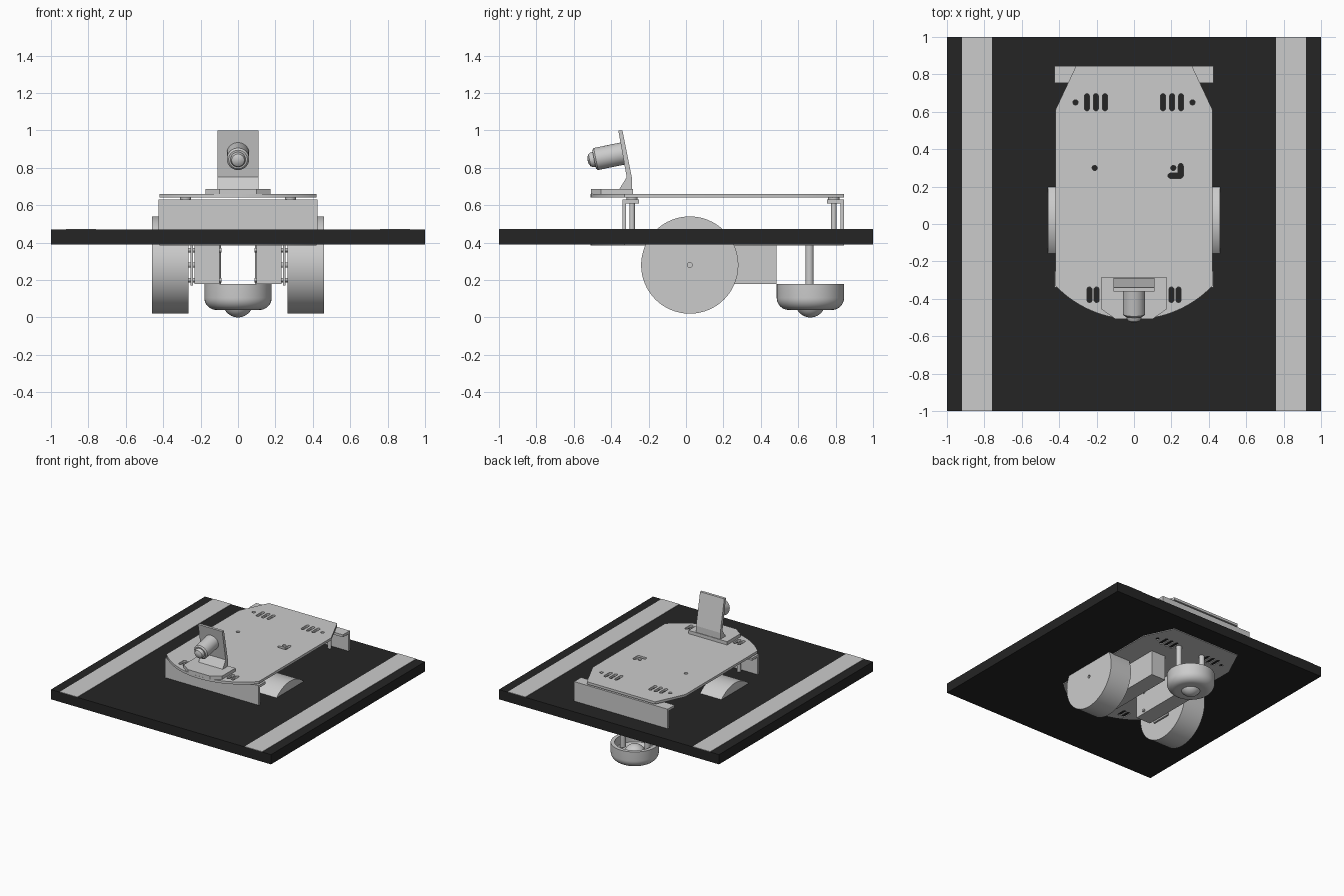
import bpy, bmesh
from math import sin, cos, pi, radians, asin
from mathutils import Vector

if "Cube" in bpy.data.objects:
    bpy.data.objects.remove(bpy.data.objects["Cube"])


def finish(obj, smooth=True):
    bpy.ops.object.select_all(action='DESELECT')
    obj.select_set(True)
    bpy.context.view_layer.objects.active = obj
    if smooth:
        bpy.ops.object.shade_smooth_by_angle(angle=radians(30))
    return obj


def from_bmesh(name, bm):
    bmesh.ops.recalc_face_normals(bm, faces=bm.faces)
    me = bpy.data.meshes.new(name)
    bm.to_mesh(me)
    bm.free()
    obj = bpy.data.objects.new(name, me)
    bpy.context.collection.objects.link(obj)
    return obj


def box(name, x, y, z, mat=None):
    bm = bmesh.new()
    bmesh.ops.create_cube(bm, size=1)
    for v in bm.verts:
        v.co = [a + (c + .5) * (b - a) for c, (a, b) in zip(v.co, (x, y, z))]
    obj = from_bmesh(name, bm)
    if mat:
        obj.data.materials.append(mat)
    return obj


def lathe(name, profile, loc, axis=(0, 0, 1), n=48):
    """Revolve (radius, height) points round an axis."""
    bm = bmesh.new()
    vs = [bm.verts.new((r, 0, h)) for r, h in profile]
    es = [bm.edges.new(p) for p in zip(vs, vs[1:])]
    bmesh.ops.spin(bm, geom=vs + es, cent=(0, 0, 0), axis=(0, 0, 1),
                   angle=2 * pi, steps=n, use_duplicate=False)
    bmesh.ops.remove_doubles(bm, verts=bm.verts, dist=1e-5)
    obj = from_bmesh(name, bm)
    obj.location = loc
    obj.rotation_euler = Vector(axis).to_track_quat('Z', 'Y').to_euler()
    return finish(obj)


def rod(name, r, length, loc, axis=(0, 0, 1), n=24):
    return lathe(name, [(0, 0), (r, 0), (r, length), (0, length)], loc, axis, n)


def prism(name, outlines, z0, z1):
    """Filled outline with holes, extruded from z0 to z1."""
    cu = bpy.data.curves.new(name, 'CURVE')
    cu.dimensions, cu.fill_mode, cu.extrude = '2D', 'BOTH', (z1 - z0) / 2
    for pts in outlines:
        sp = cu.splines.new('POLY')
        sp.points.add(len(pts) - 1)
        for p, (x, y) in zip(sp.points, pts):
            p.co = (x, y, 0, 1)
        sp.use_cyclic_u = True
    obj = bpy.data.objects.new(name, cu)
    bpy.context.collection.objects.link(obj)
    obj.location.z = (z0 + z1) / 2
    finish(obj, False)
    bpy.ops.object.convert(target='MESH')
    return finish(bpy.context.object)


def arc(cx, cy, r, a0, a1, n=8):
    return [(cx + r * cos(radians(a0 + (a1 - a0) * i / n)),
             cy + r * sin(radians(a0 + (a1 - a0) * i / n))) for i in range(n + 1)]


def slot(x, y0, y1, r=.0135):
    return arc(x, y0 + r, r, 180, 360) + arc(x, y1 - r, r, 0, 180)


def material(name, v):
    m = bpy.data.materials.new(name)
    m.diffuse_color = (v, v, v, 1)
    m.use_nodes = True
    m.node_tree.nodes["Principled BSDF"].inputs["Base Color"].default_value = m.diffuse_color
    return m


black, pale = material("black", .018), material("pale_grey", .8)

# Road slab with two lane stripes
box("road", (-1, 1), (-1, 1), (.39, .47), black)
for s in (-1, 1):
    box("lane_stripe", sorted((s * .76, s * .92)), (-1, 1), (.465, .473), pale)

# Chassis plates: rounded nose, chamfered tail, slots and holes
half = math_angle = 46.4
outline = arc(0, .07, .58, 270 - half, 270 + half, 32) + [
    (.42, .61), (.31, .845), (-.31, .845), (-.42, .61)]
holes = []
for s in (-1, 1):
    holes += [slot(s * x, .605, .697) for x in (.155, .204, .252)]
    holes += [slot(s * x, -.42, -.337) for x in (.2, .238)]
    holes += [arc(s * x, y, .014, 0, 337.5, 15) for x, y in ((.313, .65), (.21, .3))]
holes.append(arc(.194, .258, .0135, 90, 270) + arc(.25, .258, .0135, 270, 360, 4)
             + arc(.25, .31, .0135, 0, 180) + [(.2365, .2715)])
prism("upper_plate", [outline] + holes, .64, .66)
prism("lower_plate", [outline] + holes[:-1], .384, .404)

# Front and rear bumper panels with a top flange
for name, wall, flange in (("front", (-.34, -.32), (-.34, -.25)),
                           ("rear", (.825, .845), (.755, .845))):
    box(name + "_panel", (-.425, .425), wall, (.40, .63))
    box(name + "_panel_flange", (-.425, .425), flange, (.61, .63))

for s in (-1, 1):
    # Standoffs and spacers between plates
    for y in (-.288, .79):
        rod("standoff", .015, .24, (s * .28, y, .40))
        rod("spacer", .03, .012, (s * .28, y, .629))
    # Wheel with small hub recess
    lathe("wheel", [(0, 0), (.26, 0), (.26, .195), (.013, .195), (.013, .17), (0, .17)],
          (s * .265, .02, .28), (s, 0, 0), 64)
    # Gear motor, bracket, axle and screws
    box("motor", sorted((s * .1, s * .232)), (-.09, .485), (.178, .386))
    box("motor_bracket", sorted((s * .24, s * .255)), (-.06, .10), (.172, .386))
    rod("axle", .014, .05, (s * .225, .02, .28), (s, 0, 0))
    for z in (.2, .36):
        rod("motor_screw", .012, .18, (s * .087, .0, z), (s, 0, 0), 12)
    # Caster posts
    rod("caster_post", .022, .28, (s * .112, .66, .11))

# Ball caster: hollow cup holding a ball
cup = [(.07, .04)] + arc(.115, .105, .065, 270, 360, 10) + [
    (.18, .18), (.15, .18), (.15, .11), (.13, .085), (.07, .085), (.07, .04)]
lathe("caster_cup", cup, (0, .665, 0))
lathe("caster_ball", arc(0, .081, .081, -90, 90, 20), (0, .665, 0))

# Camera foot with chamfered front corners
prism("camera_foot", [[(-.175, -.283), (-.175, -.455), (-.10, -.508),
                       (.10, -.508), (.175, -.455), (.175, -.283)]], .66, .687)

# Tilted camera upright with wedge base, extruded across x
side = [(-.288, .685), (-.288, .74), (-.34, 1), (-.362, 1), (-.317, .75), (-.357, .685)]
bm = bmesh.new()
face = bm.faces.new([bm.verts.new((-.11, y, z)) for y, z in side])
ext = bmesh.ops.extrude_face_region(bm, geom=[face])
bmesh.ops.translate(bm, vec=(.22, 0, 0),
                    verts=[v for v in ext['geom'] if isinstance(v, bmesh.types.BMVert)])
from_bmesh("camera_upright", bm)

# Camera barrel and rounded lens
aim = (0, -.979, -.2)
lathe("camera_barrel", [(0, 0), (.06, 0), (.06, .155), (.05, .165), (0, .165)],
      (0, -.33, .878), aim)
lathe("camera_lens", [(.04, .15), (.04, .175), (.034, .189), (.02, .197), (0, .2)],
      (0, -.33, .878), aim)
